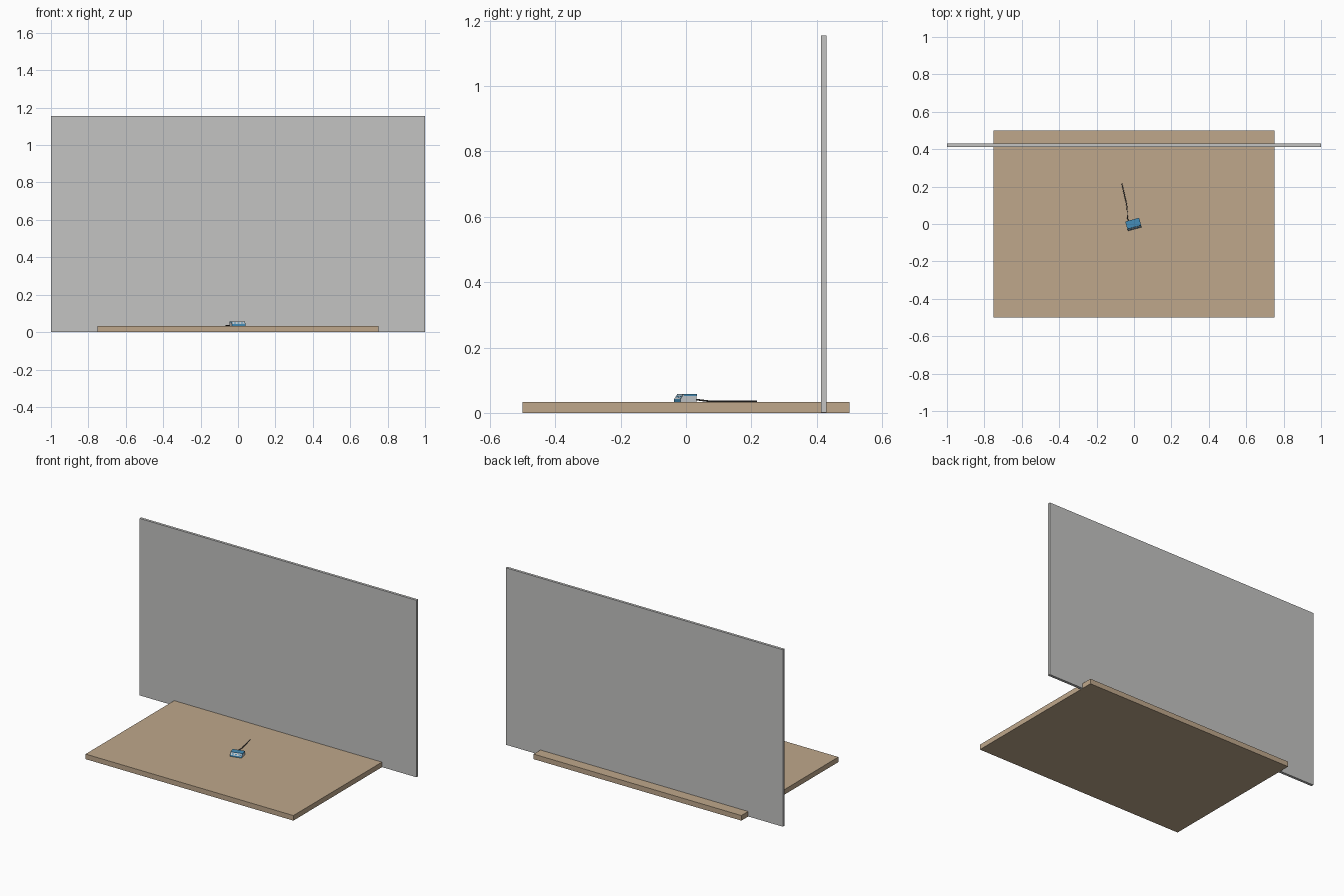
import bpy, bmesh, math
from mathutils import Matrix, Vector

cube = bpy.data.objects.get("Cube")
if cube:
    bpy.data.objects.remove(cube, do_unlink=True)


def material(name, rgb):
    m = bpy.data.materials.new(name)
    m.use_nodes = True
    m.diffuse_color = (*rgb, 1)
    m.node_tree.nodes["Principled BSDF"].inputs["Base Color"].default_value = (*rgb, 1)
    return m


wood = material("tan wood", (0.52, 0.39, 0.26))
plaster = material("wall grey", (0.55, 0.55, 0.54))
blue = material("case blue", (0.06, 0.27, 0.48))
pale = material("panel pale grey", (0.58, 0.60, 0.62))
dark = material("cable dark grey", (0.06, 0.055, 0.05))


def finish(name, bm, mats, place=None):
    bmesh.ops.recalc_face_normals(bm, faces=bm.faces)
    mesh = bpy.data.meshes.new(name)
    bm.to_mesh(mesh)
    bm.free()
    for m in mats:
        mesh.materials.append(m)
    ob = bpy.data.objects.new(name, mesh)
    bpy.context.collection.objects.link(ob)
    if place:
        ob.matrix_world = place
    return ob


def box(name, low, high, mat, place=None):
    low, high = Vector(low), Vector(high)
    bm = bmesh.new()
    bmesh.ops.create_cube(bm, size=1)
    bmesh.ops.scale(bm, vec=high - low, verts=bm.verts)
    bmesh.ops.translate(bm, vec=(low + high) / 2, verts=bm.verts)
    return finish(name, bm, [mat], place)


# Table slab and the wall panel passing through it
TOP = 0.033
box("table_top", (-0.75, -0.5, 0), (0.75, 0.5, TOP), wood)
box("wall_panel", (-1, 0.413, 0.0005), (1, 0.43, 1.155), plaster)

# Small device, turned on the table: side profile extruded across its width
turn = Matrix.Translation((-0.003, -0.002, TOP)) @ Matrix.Rotation(math.radians(15), 4, "Z")
profile = [(-0.026, 0), (-0.026, 0.008), (-0.015, 0.025), (0.026, 0.025), (0.026, 0)]
W = 0.0375
bm = bmesh.new()
face = bm.faces.new([bm.verts.new((-W, y, z)) for y, z in profile])
ext = bmesh.ops.extrude_face_region(bm, geom=[face])
bmesh.ops.translate(bm, vec=(2 * W, 0, 0),
                    verts=[v for v in ext["geom"] if isinstance(v, bmesh.types.BMVert)])
bm.normal_update()
for f in bm.faces:
    f.material_index = 1 if abs(f.normal.x) > 0.9 else 0
finish("device_case", bm, [blue, pale], turn)

# Blue trim along the top of each side
for side, s in (("right", -1), ("left", 1)):
    a, b = sorted((s * W, s * (W + 0.0008)))
    box(side + "_trim", (a, -0.014, 0.019), (b, 0.026, 0.025), blue, turn)

# Pale panel and dark ports on the sloped front
slope = math.atan2(0.017, 0.011)
front = turn @ Matrix.Translation((0, -0.0205, 0.0165)) @ Matrix.Rotation(slope, 4, "X")
box("front_panel", (-0.033, -0.008, -0.001), (0.033, 0.008, 0.0006), pale, front)
for i in range(3):
    x = (i - 1) * 0.02
    box(f"front_port_{i + 1}", (x - 0.006, -0.004, 0), (x + 0.006, 0.003, 0.001), blue, front)

# Cable dropping from the back and lying on the table
path = [(-0.032, 0.018, 0.043), (-0.036, 0.045, 0.039), (-0.036, 0.07, 0.036),
        (-0.039, 0.1, 0.0355), (-0.05, 0.15, 0.0355), (-0.065, 0.217, 0.0355)]
curve = bpy.data.curves.new("cable", "CURVE")
curve.dimensions = "3D"
curve.bevel_depth = 0.0025
curve.bevel_resolution = 2
curve.use_fill_caps = True
curve.resolution_u = 6
spline = curve.splines.new("BEZIER")
spline.bezier_points.add(len(path) - 1)
for p, co in zip(spline.bezier_points, path):
    p.co = co
    p.handle_left_type = p.handle_right_type = "AUTO"
curve.materials.append(dark)
bpy.context.collection.objects.link(bpy.data.objects.new("cable", curve))
